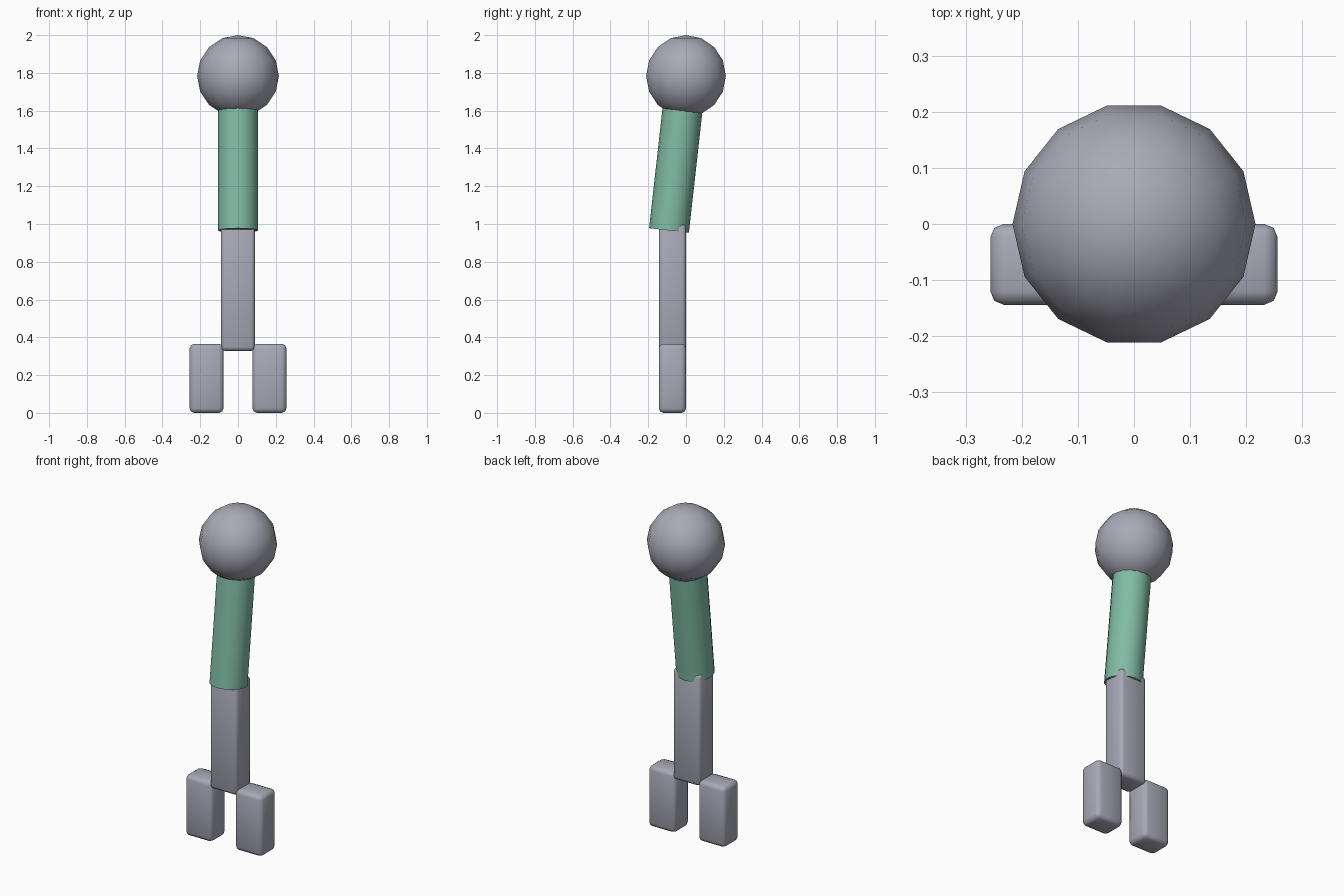
import bpy, math
from mathutils import Vector

if "Cube" in bpy.data.objects:
    bpy.data.objects.remove(bpy.data.objects["Cube"])


def material(name, rgb):
    m = bpy.data.materials.new(name)
    m.diffuse_color = (*rgb, 1)
    m.use_nodes = True
    m.node_tree.nodes["Principled BSDF"].inputs["Base Color"].default_value = m.diffuse_color
    return m


GREY = material("soft grey", (0.40, 0.40, 0.48))
GREEN = material("sage green", (0.22, 0.50, 0.38))


def finish(name, mat, angle):
    ob = bpy.context.object
    ob.name = name
    ob.data.materials.append(mat)
    bpy.ops.object.shade_smooth_by_angle(angle=math.radians(angle))
    return ob


def rounded_box(name, lo, hi, bevel):
    lo, hi = Vector(lo), Vector(hi)
    bpy.ops.mesh.primitive_cube_add(size=1, location=(lo + hi) / 2)
    bpy.context.object.scale = hi - lo
    bpy.ops.object.transform_apply(location=False, rotation=False, scale=True)
    mod = bpy.context.object.modifiers.new("soft edges", 'BEVEL')
    mod.width, mod.segments = bevel, 2
    bpy.ops.object.modifier_apply(modifier=mod.name)
    return finish(name, GREY, 50)


# Head: low-segment ball
bpy.ops.mesh.primitive_uv_sphere_add(segments=14, ring_count=8, radius=0.2165,
                                     location=(0, 0, 1.7835))
bpy.context.object.rotation_euler.z = math.pi / 2
finish("head", GREY, 60)

# Torso: tilted cylinder running from the hips into the head
bottom, top = Vector((0, -0.09, 0.966)), Vector((0, -0.018, 1.61))
axis = top - bottom
bpy.ops.mesh.primitive_cylinder_add(vertices=16, radius=0.106, depth=axis.length,
                                    location=(bottom + top) / 2)
bpy.context.object.rotation_euler = axis.to_track_quat('Z', 'Y').to_euler()
finish("torso", GREEN, 40)

# Lower body post and the two feet
rounded_box("lower_body", (-0.09, -0.144, 0.328), (0.09, 0, 1.0), 0.02)
for side, name in ((-1, "left_foot"), (1, "right_foot")):
    x0, x1 = sorted((side * 0.077, side * 0.256))
    rounded_box(name, (x0, -0.144, 0), (x1, 0, 0.366), 0.024)
